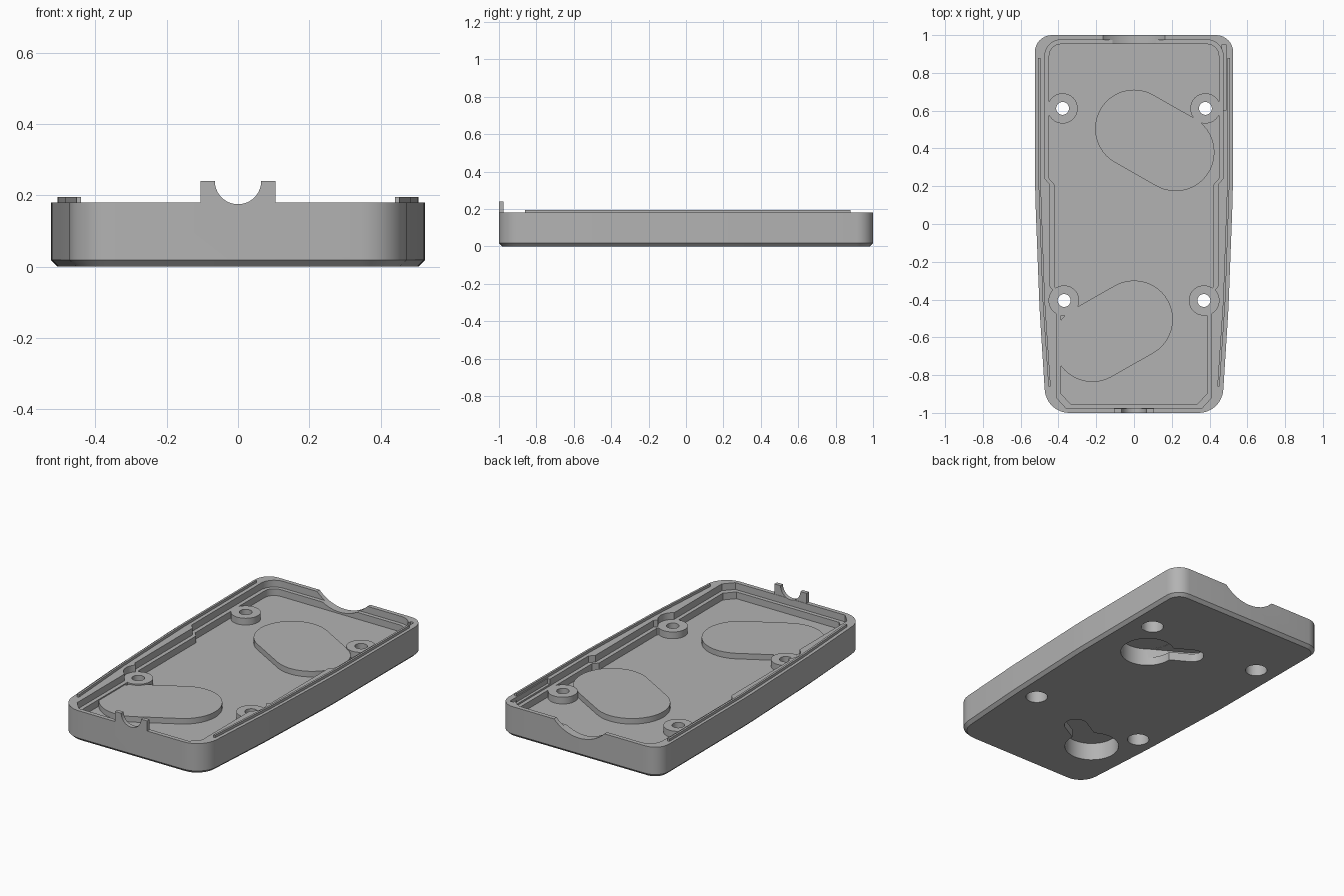
import bpy, bmesh
from math import sin, cos, tan, pi
from mathutils import Vector
from mathutils.geometry import convex_hull_2d

if "Cube" in bpy.data.objects:
    bpy.data.objects.remove(bpy.data.objects["Cube"])

grey = bpy.data.materials.new("matte_grey")
grey.use_nodes = True
grey.diffuse_color = (0.45, 0.45, 0.45, 1)
grey.node_tree.nodes["Principled BSDF"].inputs["Base Color"].default_value = grey.diffuse_color


def rounded(corners, steps=8):
    """Outline with each (x, y, radius) corner replaced by an arc."""
    pts = []
    for i, (x, y, r) in enumerate(corners):
        p = Vector((x, y))
        if r == 0:
            pts.append(p)
            continue
        a = (Vector(corners[i - 1][:2]) - p).normalized()
        b = (Vector(corners[(i + 1) % len(corners)][:2]) - p).normalized()
        half = a.angle(b) / 2
        mid = p + (a + b).normalized() * r / sin(half)
        start = p + a * r / tan(half) - mid
        end = p + b * r / tan(half) - mid
        sweep = pi - 2 * half
        for k in range(steps + 1):
            t = k / steps * sweep
            pts.append(mid + (start * sin(sweep - t) + end * sin(t)) / sin(sweep))
    return pts


def mirrored(right):
    """Close a right-hand half outline by mirroring it in x."""
    return right + [(-x, y, r) for x, y, r in reversed(right)]


def circle(x, y, r, n=40):
    return [Vector((x + r * cos(2 * pi * k / n), y + r * sin(2 * pi * k / n))) for k in range(n)]


def capsule(a, b, r):
    pts = circle(*a, r) + circle(*b, r)
    return [pts[i] for i in convex_hull_2d(pts)]


def loft(name, layers):
    """Solid through stacked (outline, z) layers of equal point count."""
    bm = bmesh.new()
    rings = [[bm.verts.new((p[0], p[1], z)) for p in pts] for pts, z in layers]
    bm.faces.new(rings[0])
    bm.faces.new(rings[-1])
    n = len(rings[0])
    for lo, hi in zip(rings, rings[1:]):
        for i in range(n):
            bm.faces.new((lo[i], lo[(i + 1) % n], hi[(i + 1) % n], hi[i]))
    bmesh.ops.recalc_face_normals(bm, faces=bm.faces)
    mesh = bpy.data.meshes.new(name)
    bm.to_mesh(mesh)
    bm.free()
    obj = bpy.data.objects.new(name, mesh)
    mesh.materials.append(grey)
    bpy.context.collection.objects.link(obj)
    return obj


def prism(name, pts, z0, z1):
    return loft(name, [(pts, z0), (pts, z1)])


def across(name, r, z, y0, y1):
    """Cylinder lying along y."""
    obj = prism(name, circle(0, 0, r, 64), y0, y1)
    for v in obj.data.vertices:
        x, h, y = v.co
        v.co = (x, y, z - h)
    return obj


def combine(target, tool, operation):
    mod = target.modifiers.new(tool.name, "BOOLEAN")
    mod.operation, mod.object, mod.solver = operation, tool, "EXACT"
    bpy.context.view_layer.objects.active = target
    bpy.ops.object.modifier_apply(modifier=mod.name)
    bpy.data.objects.remove(tool)


def cut(tool):
    combine(tray, tool, "DIFFERENCE")


def add(tool):
    combine(tray, tool, "UNION")


FLOOR, LEDGE, RIM, BOSS = 0.10, 0.14, 0.18, 0.14


# Outer body with a chamfered base
def outline(d):
    return rounded(mirrored([(0.465 - d, -1 + d, 0.13 - d), (0.50 - d, -0.45, 4),
                             (0.523 - d, 0.15, 4), (0.525 - d, 1 - d, 0.09 - d)]))


tray = loft("case_half", [(outline(0.018), 0), (outline(0), 0.018), (outline(0), RIM)])


# Stepped cavity: wide upper recess, narrower floor recess
def cavity(d):
    return rounded(mirrored([(0.36 - d, -0.975 + d, 0), (0.41 - d, -0.92 + d, 0),
                             (0.41 - d, -0.37, 0), (0.445 - d, -0.33, 0),
                             (0.445 - d, 0.21, 0), (0.472 - d, 0.24, 0),
                             (0.472 - d, 0.975 - d, 0.085 - d)]))


cut(prism("upper_cutter", cavity(0), LEDGE, 0.3))
cut(prism("floor_cutter", cavity(0.023), FLOOR, 0.3))

# Raised pads over the keyhole hangers (big end, slot end)
hangers = [((0.22, 0.38), (0, 0.505)), ((-0.22, -0.63), (0, -0.505))]
for big, slot in hangers:
    pad = prism("hanger_pad", capsule(big, slot, 0.206), 0.06, 0.133)
    combine(pad, prism("pad_trim", cavity(0.015), 0, 0.3), "INTERSECT")
    add(pad)

# Screw bosses with wall clearance above them
screws = [(s * x, y) for x, y in ((0.378, 0.612), (0.37, -0.405)) for s in (1, -1)]
for x, y in screws:
    cut(prism("boss_clearance", circle(x, y, 0.08), BOSS, 0.3))
    add(prism("screw_boss", circle(x, y, 0.08), 0.05, BOSS))

# Screw holes with counterbores from below
for x, y in screws:
    cut(prism("screw_hole", circle(x, y, 0.034), -0.1, 0.3))
    cut(prism("counterbore", circle(x, y, 0.06), -0.1, 0.08))

# Keyhole openings with an undercut behind the lip
for big, slot in hangers:
    cut(prism("key_slot", capsule(big, slot, 0.065), -0.1, 0.06))
    cut(prism("key_entry", circle(*big, 0.15), -0.1, 0.105))
    cut(prism("key_undercut", capsule(big, slot, 0.146), 0.05, 0.104))

# Front cable tab and its round notch
add(prism("cable_tab", [(-0.105, -1), (0.105, -1), (0.105, -0.977), (-0.105, -0.977)], 0.1, 0.24))
cut(across("tab_notch", 0.065, 0.24, -1.1, -0.9))

# Back cable opening
cut(across("back_notch", 0.23, 0.34, 0.9, 1.1))

# Locating groove in the rim at the back of one side
cut(prism("rim_groove", [(0.466, 0.60), (0.488, 0.60), (0.488, 0.95), (0.466, 0.95)], 0.15, 0.3))

# Sealing ridges along both side rims
for side, name in ((1, "left_ridge"), (-1, "right_ridge")):
    path = [(0.501, 0.88), (0.499, 0.2), (0.478, -0.4), (0.447, -0.86)]
    w = 0.006
    strip = [(side * (x + w), y) for x, y in path] + [(side * (x - w), y) for x, y in reversed(path)]
    add(prism(name, strip, 0.16, 0.195))

# Smooth shading with sharp edges kept
bpy.ops.object.select_all(action="DESELECT")
tray.select_set(True)
bpy.context.view_layer.objects.active = tray
bpy.ops.object.shade_smooth_by_angle(angle=0.5)
